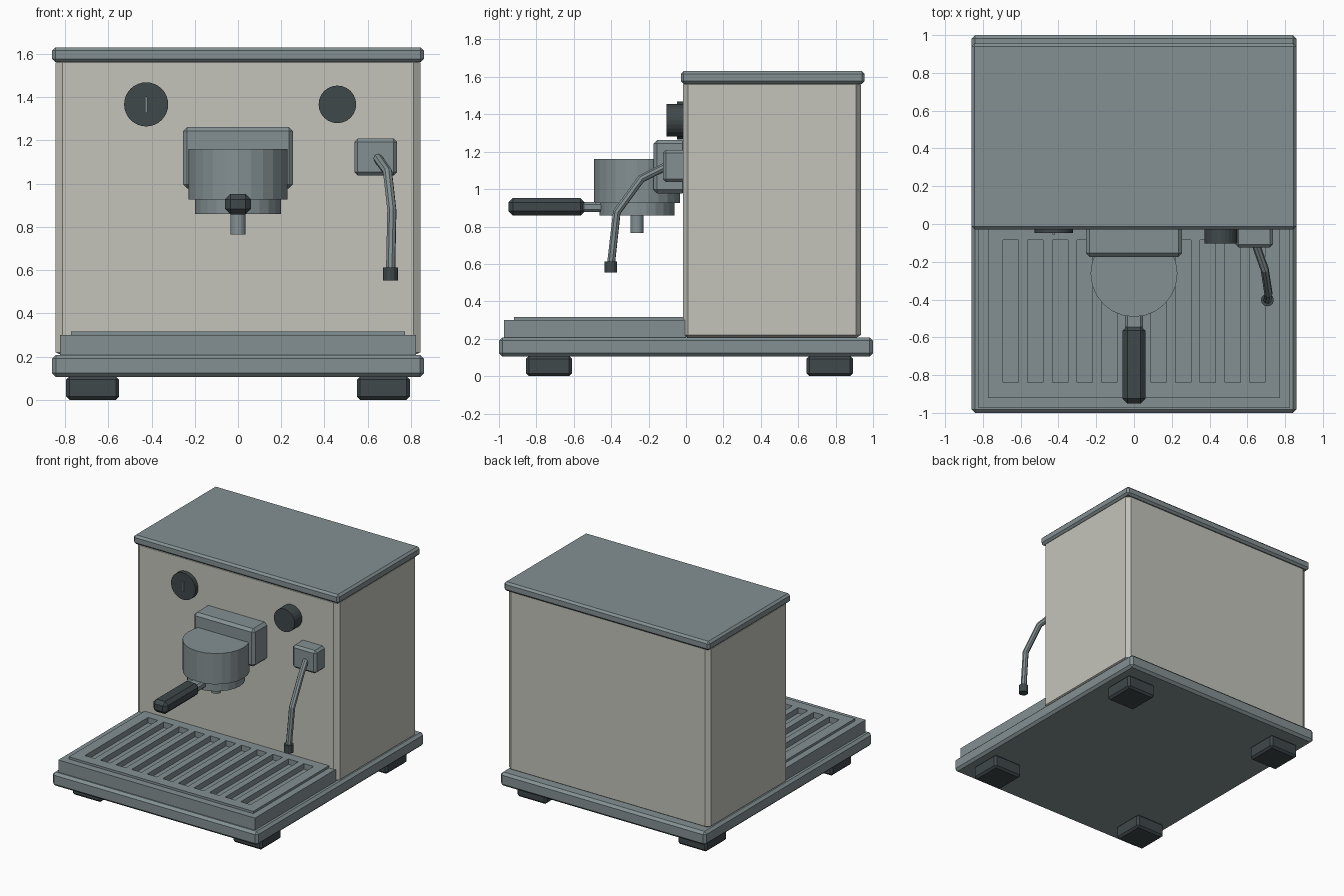
import bpy, bmesh
from math import radians
from mathutils import Vector

if "Cube" in bpy.data.objects:
    bpy.data.objects.remove(bpy.data.objects["Cube"])


def material(name, rgb):
    m = bpy.data.materials.new(name)
    m.diffuse_color = (*rgb, 1)
    m.use_nodes = True
    m.node_tree.nodes["Principled BSDF"].inputs["Base Color"].default_value = m.diffuse_color
    return m


STEEL = material("steel", (0.23, 0.28, 0.29))
SHELL = material("shell", (0.55, 0.55, 0.50))
DARK = material("dark_plastic", (0.05, 0.065, 0.07))


def finish(name, bm, mat):
    bmesh.ops.recalc_face_normals(bm, faces=bm.faces)
    me = bpy.data.meshes.new(name)
    bm.to_mesh(me)
    bm.free()
    me.materials.append(mat)
    ob = bpy.data.objects.new(name, me)
    bpy.context.collection.objects.link(ob)
    return ob


def box(name, x, y, z, bevel, mat):
    """Chamfered box from (min, max) ranges, with a bevel size per axis."""
    if not isinstance(bevel, tuple):
        bevel = (bevel,) * 3
    bm = bmesh.new()
    for i in range(2):
        for j in range(2):
            for k in range(2):
                corner = Vector((x[i], y[j], z[k]))
                inward = [b * (1 - 2 * s) for b, s in zip(bevel, (i, j, k))]
                if not any(bevel):
                    bm.verts.new(corner)
                    continue
                for keep in range(3):
                    off = [0 if a == keep else inward[a] for a in range(3)]
                    bm.verts.new(corner + Vector(off))
    bmesh.ops.convex_hull(bm, input=bm.verts)
    bmesh.ops.dissolve_limit(bm, angle_limit=radians(1), verts=bm.verts, edges=bm.edges)
    return finish(name, bm, mat)


def cylinder(name, start, end, r, sides, mat):
    start, end = Vector(start), Vector(end)
    d = end - start
    bm = bmesh.new()
    bmesh.ops.create_cone(bm, cap_ends=True, segments=sides, radius1=r, radius2=r, depth=d.length)
    rot = d.to_track_quat('Z', 'Y').to_matrix()
    for v in bm.verts:
        v.co = rot @ v.co + (start + end) / 2
    return finish(name, bm, mat)


# Base plate and feet
box("base", (-0.86, 0.86), (-1, 1), (0.105, 0.208), 0.018, STEEL)
for side, sx in (("left", -1), ("right", 1)):
    xr = tuple(sorted((sx * 0.55, sx * 0.795)))
    box(f"front_foot_{side}", xr, (-0.855, -0.61), (0, 0.108), 0.015, DARK)
    box(f"back_foot_{side}", xr, (0.645, 0.892), (0, 0.108), 0.015, DARK)

# Housing and lid
box("housing", (-0.845, 0.845), (-0.015, 0.935), (0.205, 1.575), (0.033, 0.025, 0.015), SHELL)
box("lid", (-0.86, 0.86), (-0.028, 0.955), (1.563, 1.631), 0.015, STEEL)

# Drip tray and slotted grate
tray = box("drip_tray", (-0.823, 0.823), (-0.973, 0.0), (0.2, 0.3), 0, STEEL)
grate = box("drip_grate", (-0.772, 0.772), (-0.92, 0.0), (0.29, 0.317), 0, STEEL)
slots = bpy.data.collections.new("slot_cutters")
bpy.context.scene.collection.children.link(slots)
for i in range(11):
    c = (i - 5) * 0.1305
    cut = box(f"slot_cutter_{i}", (c - 0.041, c + 0.041), (-0.84, -0.085), (0.275, 0.4), 0, STEEL)
    bpy.context.collection.objects.unlink(cut)
    slots.objects.link(cut)
    cut.hide_render = True
    cut.hide_viewport = True
for ob in (tray, grate):
    mod = ob.modifiers.new("slots", 'BOOLEAN')
    mod.operation = 'DIFFERENCE'
    mod.operand_type = 'COLLECTION'
    mod.collection = slots
    mod.solver = 'EXACT'

# Brew group
GY = -0.262
box("group_mount", (-0.255, 0.255), (-0.174, 0.0), (0.977, 1.263), 0.02, STEEL)
cylinder("group_head", (0, GY, 0.927), (0, GY, 1.16), 0.23, 24, STEEL)
cylinder("filter_basket", (0, GY, 0.86), (0, GY, 0.94), 0.2, 24, STEEL)
cylinder("spout", (0, GY, 0.765), (0, GY, 0.87), 0.035, 16, STEEL)
box("handle_neck", (-0.048, 0.048), (-0.56, -0.42), (0.877, 0.932), 0.014, STEEL)
box("handle_grip", (-0.06, 0.06), (-0.95, -0.54), (0.858, 0.953), 0.025, DARK)

# Gauge and knob
cylinder("gauge", (-0.425, 0, 1.367), (-0.425, -0.048, 1.367), 0.102, 32, DARK)
box("gauge_needle", (-0.431, -0.419), (-0.056, -0.04), (1.328, 1.404), 0, STEEL)
cylinder("knob", (0.46, 0, 1.367), (0.46, -0.104, 1.367), 0.087, 24, DARK)

# Steam wand
box("steam_mount", (0.538, 0.735), (-0.124, 0.0), (1.037, 1.21), 0.016, STEEL)
curve = bpy.data.curves.new("steam_wand", 'CURVE')
curve.dimensions = '3D'
curve.bevel_depth = 0.022
curve.bevel_resolution = 2
curve.use_fill_caps = True
path = [(0.642, -0.10, 1.125), (0.692, -0.24, 1.055), (0.712, -0.37, 0.877), (0.706, -0.402, 0.59)]
spline = curve.splines.new('POLY')
spline.points.add(len(path) - 1)
for p, co in zip(spline.points, path):
    p.co = (*co, 1)
spline.use_smooth = False
curve.materials.append(STEEL)
bpy.context.collection.objects.link(bpy.data.objects.new("steam_wand", curve))
cylinder("steam_tip", (0.706, -0.402, 0.553), (0.706, -0.402, 0.613), 0.034, 12, DARK)
